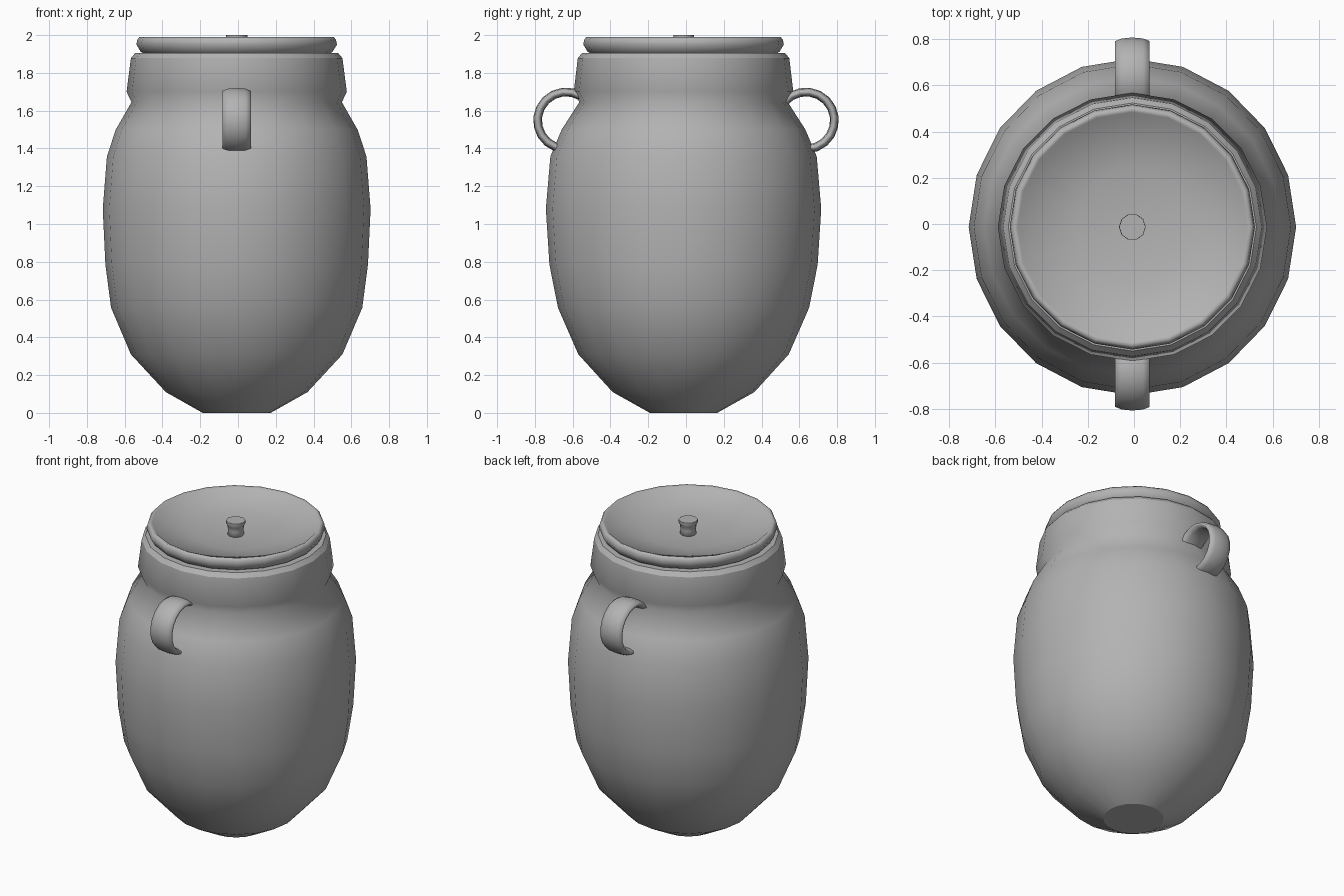
import bpy, bmesh, math
from mathutils import Vector

if "Cube" in bpy.data.objects:
    bpy.data.objects.remove(bpy.data.objects["Cube"])

CX, CY = -0.007, -0.013

clay = bpy.data.materials.new("grey clay")
clay.diffuse_color = (0.45, 0.45, 0.45, 1)
clay.use_nodes = True
clay.node_tree.nodes["Principled BSDF"].inputs["Base Color"].default_value = clay.diffuse_color


def finish(name, bm):
    bmesh.ops.recalc_face_normals(bm, faces=bm.faces)
    for f in bm.faces:
        f.smooth = True
    me = bpy.data.meshes.new(name)
    bm.to_mesh(me)
    bm.free()
    me.materials.append(clay)
    ob = bpy.data.objects.new(name, me)
    bpy.context.collection.objects.link(ob)
    return ob


def lathe(name, profile, sides, sharp=()):
    """Revolve (x radius, y radius, z) rings; radius 0 makes a pole."""
    bm = bmesh.new()
    rings = []
    for rx, ry, z in profile:
        if rx == 0:
            rings.append([bm.verts.new((CX, CY, z))] * sides)
            continue
        rings.append([bm.verts.new((CX + rx * math.cos(math.tau * i / sides),
                                    CY + ry * math.sin(math.tau * i / sides), z))
                      for i in range(sides)])
    for a, b in zip(rings, rings[1:]):
        for i in range(sides):
            j = (i + 1) % sides
            quad = list(dict.fromkeys((a[i], a[j], b[j], b[i])))
            bm.faces.new(quad)
    for k in sharp:
        for i in range(sides):
            bm.edges.get((rings[k][i], rings[k][(i + 1) % sides])).smooth = False
    return finish(name, bm)


# Jar body with collar and inner lip
lathe("jar_body", [
    (0, 0, 0.0), (0.18, 0.178, 0.0), (0.375, 0.375, 0.11), (0.56, 0.557, 0.31),
    (0.665, 0.665, 0.557), (0.695, 0.71, 0.785), (0.709, 0.729, 1.08),
    (0.687, 0.705, 1.358), (0.64, 0.645, 1.50), (0.557, 0.552, 1.645),
    (0.583, 0.581, 1.70), (0.56, 0.56, 1.878), (0.537, 0.537, 1.905),
    (0.49, 0.49, 1.905), (0.47, 0.47, 1.72), (0, 0, 1.70),
], 20, sharp=(1, 11, 12, 13))

# Dished lid with rounded rim
lathe("lid", [
    (0, 0, 1.885), (0.48, 0.48, 1.895), (0.508, 0.508, 1.912), (0.531, 0.531, 1.95),
    (0.526, 0.526, 1.975), (0.515, 0.515, 1.99), (0.498, 0.498, 1.985),
    (0.485, 0.485, 1.972), (0.25, 0.25, 1.925), (0, 0, 1.905),
], 20)

# Small waisted knob in the middle of the lid
lathe("lid_knob", [
    (0, 0, 1.89), (0.05, 0.05, 1.895), (0.046, 0.046, 1.94), (0.05, 0.05, 1.968),
    (0.058, 0.058, 1.98), (0.057, 0.057, 2.0), (0, 0, 2.0),
], 10, sharp=(5,))


# Strap handles: flattened oval section swept along an arc
def handle(name, side):
    bm = bmesh.new()
    steps, pts, rings = 12, 10, []
    for s in range(steps + 1):
        a = math.radians(-88 + (140 + 88) * s / steps)
        ring = []
        for p in range(pts):
            t = math.tau * p / pts
            r = 0.151 + 0.023 * math.cos(t)
            ring.append(bm.verts.new((CX + 0.079 * math.sin(t),
                                      side * (0.635 + r * math.cos(a)),
                                      1.548 + r * math.sin(a))))
        rings.append(ring)
    for a, b in zip(rings, rings[1:]):
        for i in range(pts):
            j = (i + 1) % pts
            bm.faces.new((a[i], a[j], b[j], b[i]))
    for end in (rings[0], rings[-1]):
        bm.faces.new(end)
        for i in range(pts):
            bm.edges.get((end[i], end[(i + 1) % pts])).smooth = False
    finish(name, bm)


handle("front_handle", -1)
handle("back_handle", 1)
